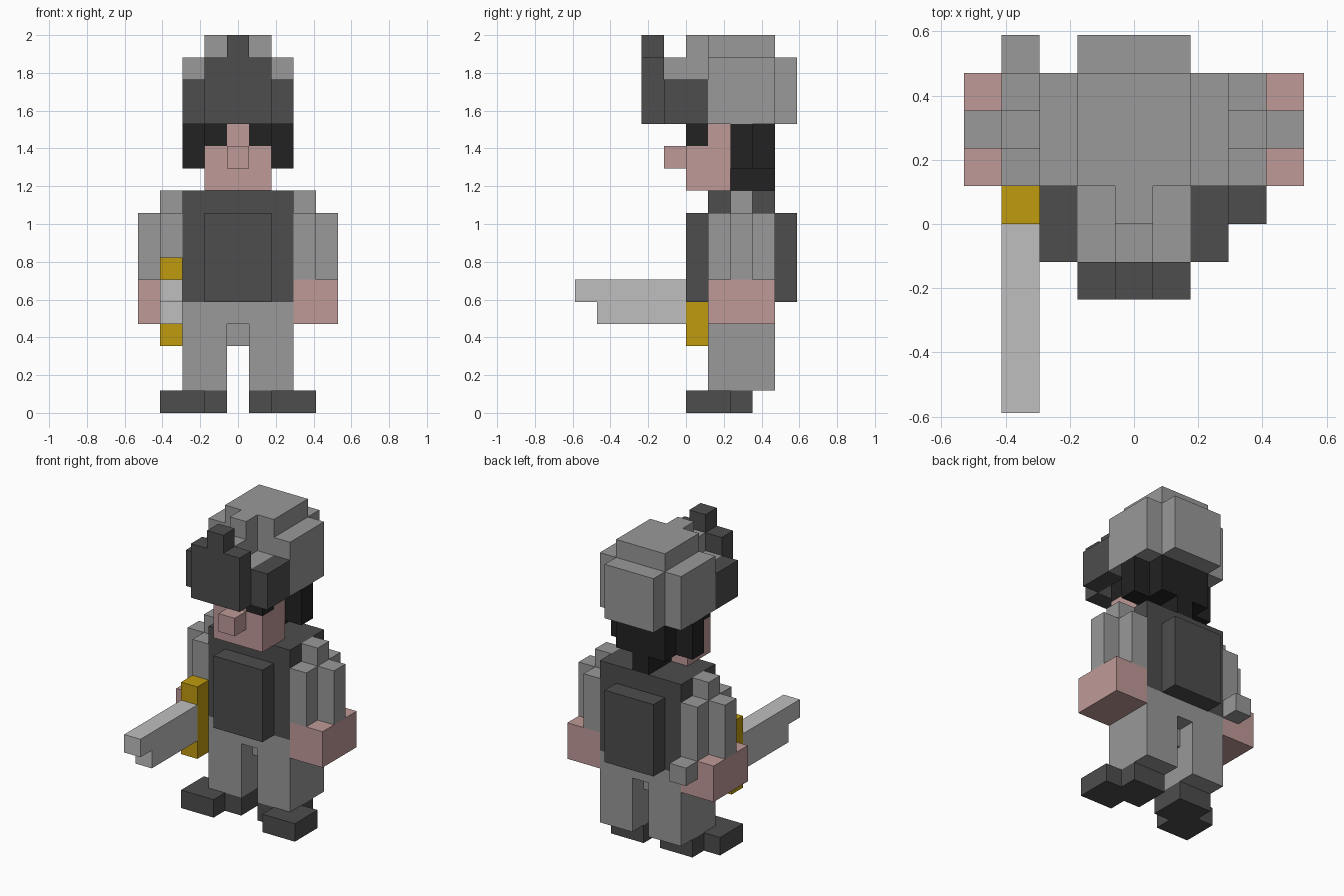
import bpy, bmesh
from mathutils import Matrix, Vector

if "Cube" in bpy.data.objects:
    bpy.data.objects.remove(bpy.data.objects["Cube"])

U = 2 / 17  # edge of one block


def material(name, rgb):
    m = bpy.data.materials.new(name)
    m.use_nodes = True
    m.diffuse_color = (*rgb, 1)
    m.node_tree.nodes["Principled BSDF"].inputs["Base Color"].default_value = (*rgb, 1)
    return m


GRAY = material("mid gray", (0.319, 0.319, 0.319))
DARK = material("dark gray", (0.074, 0.074, 0.074))
BLACK = material("black", (0.016, 0.016, 0.016))
SKIN = material("skin pink", (0.521, 0.328, 0.314))
GOLD = material("gold", (0.521, 0.328, 0.0044))
SILVER = material("silver", (0.521, 0.521, 0.521))


def part(name, mat, *boxes, side=1):
    """Boxes are (x0, x1, y0, y1, z0, z1) in block units; side=-1 mirrors in x."""
    bm = bmesh.new()
    for x0, x1, y0, y1, z0, z1 in boxes:
        if side < 0:
            x0, x1 = -x1, -x0
        centre = Vector((x0 + x1, y0 + y1, z0 + z1)) * U / 2
        size = Vector((x1 - x0, y1 - y0, z1 - z0)) * U
        bmesh.ops.create_cube(bm, size=1, matrix=Matrix.Translation(centre) @ Matrix.Diagonal((*size, 1)))
    mesh = bpy.data.meshes.new(name)
    bm.to_mesh(mesh)
    bm.free()
    mesh.materials.append(mat)
    ob = bpy.data.objects.new(name, mesh)
    bpy.context.collection.objects.link(ob)
    return ob


# Limbs, mirrored left and right
for tag, s in (("left", 1), ("right", -1)):
    part(tag + "_foot", DARK, (1.5, 3.5, 0, 2, 0, 1), (0.5, 1.5, 1, 3, 0, 1), (1.5, 2.5, 2, 3, 0, 1), side=s)
    part(tag + "_leg", GRAY, (0.5, 2.5, 1, 4, 1, 5), side=s)
    part(tag + "_hand", SKIN, (2.5, 4.5, 1, 4, 4, 6), side=s)
    part(tag + "_sleeve", GRAY, (2.5, 3.5, 1, 4, 6, 9), (3.5, 4.5, 2, 3, 6, 9),
         (2.5, 3.5, 2, 3, 9, 10), side=s)
    part(tag + "_eye", BLACK, (0.5, 1.5, 0, 1, 12, 13), side=s)
    part(tag + "_side_hair", BLACK, (1.5, 2.5, 2, 3, 11, 13), side=s)
    part(tag + "_visor_cheek", DARK, (1.5, 2.5, -1, 1, 13, 15), side=s)

# Body
part("hips", GRAY, (-0.5, 0.5, 1, 4, 4, 5), (-0.5, 0.5, 2, 3, 3, 4))
part("torso", DARK, (-2.5, 2.5, 1, 4, 5, 10))
part("chest_plate", DARK, (-1.5, 1.5, 0, 1, 5, 9))
part("back_plate", DARK, (-1.5, 1.5, 4, 5, 5, 9))

# Head
part("face", SKIN, (-1.5, 1.5, 0, 2, 10, 12), (-1.5, 1.5, 1, 2, 12, 13), (-0.5, 0.5, 0, 1, 12, 13))
part("nose", SKIN, (-0.5, 0.5, -1, 0, 11, 12))
part("back_hair", BLACK, (-1.5, 1.5, 2, 4, 11, 13), (-0.5, 0.5, 2, 4, 10, 11))

# Helmet
part("helmet", GRAY, (-2.5, 2.5, 1, 4, 13, 16))
part("helmet_back", GRAY, (-1.5, 1.5, 4, 5, 13, 16))
part("helmet_cap", GRAY, (-1.5, 1.5, 1, 4, 16, 17))
part("helmet_brow", GRAY, (-1.5, 1.5, -1, 1, 13, 15))
part("helmet_ridge", GRAY, (-0.5, 0.5, 0, 1, 15, 17), (-0.5, 0.5, -1, 0, 15, 16))
part("visor_plate", DARK, (-1.5, 1.5, -2, -1, 13, 16))
part("visor_crest", DARK, (-0.5, 0.5, -2, -1, 16, 17))

# Sword held in the right hand
part("sword_blade", SILVER, (-3.5, -2.5, -4, 0, 4, 6), (-3.5, -2.5, -5, -4, 5, 6))
part("sword_guard", GOLD, (-3.5, -2.5, 0, 1, 3, 7))
part("sword_pommel", GRAY, (-3.5, -2.5, 4, 5, 5, 6))
